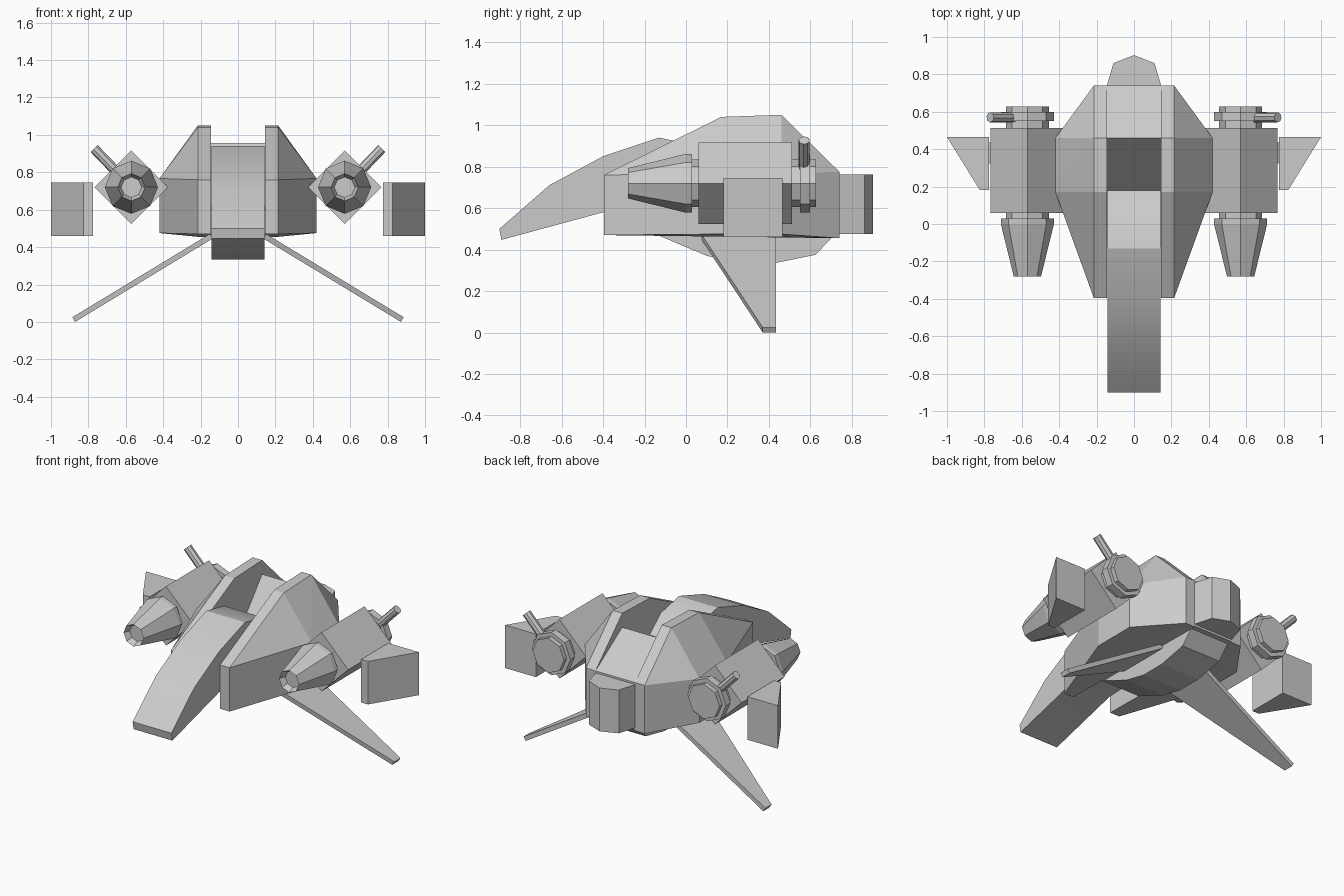
import bpy, bmesh, math
from mathutils import Vector

if "Cube" in bpy.data.objects:
    bpy.data.objects.remove(bpy.data.objects["Cube"])


def finish(name, bm, smooth=None):
    bmesh.ops.recalc_face_normals(bm, faces=bm.faces[:])
    me = bpy.data.meshes.new(name)
    bm.to_mesh(me)
    bm.free()
    ob = bpy.data.objects.new(name, me)
    bpy.context.collection.objects.link(ob)
    if smooth:
        bpy.ops.object.select_all(action='DESELECT')
        bpy.context.view_layer.objects.active = ob
        ob.select_set(True)
        bpy.ops.object.shade_smooth_by_angle(angle=math.radians(smooth))
    return ob


def hull(name, pts):
    """Solid wrapped around a few corner points."""
    bm = bmesh.new()
    for p in pts:
        bm.verts.new(p)
    bmesh.ops.convex_hull(bm, input=bm.verts[:])
    bmesh.ops.dissolve_limit(bm, angle_limit=0.01, verts=bm.verts[:], edges=bm.edges[:])
    return finish(name, bm)


def prism(name, pts, step, smooth=None):
    """Outline extruded along the vector step."""
    bm = bmesh.new()
    f = bm.faces.new([bm.verts.new(p) for p in pts])
    new = bmesh.ops.extrude_face_region(bm, geom=[f], use_keep_orig=True)['geom']
    bmesh.ops.translate(bm, vec=step, verts=[v for v in new if isinstance(v, bmesh.types.BMVert)])
    return finish(name, bm, smooth)


def lathe(name, start, axis, rings, n=8):
    """Rings of (distance, radius) along axis, closed at both ends."""
    axis = Vector(axis).normalized()
    side = axis.orthogonal().normalized()
    up = axis.cross(side)
    bm = bmesh.new()
    loops = []
    for d, r in rings:
        loops.append([bm.verts.new(Vector(start) + axis * d + r * (
            side * math.cos(2 * math.pi * i / n) + up * math.sin(2 * math.pi * i / n)))
            for i in range(n)])
    for a, b in zip(loops, loops[1:]):
        for i in range(n):
            bm.faces.new((a[i], a[(i + 1) % n], b[(i + 1) % n], b[i]))
    bm.faces.new(loops[0])
    bm.faces.new(loops[-1])
    return finish(name, bm)


def centre_slab(name, profile, half=0.143, smooth=None):
    return prism(name, [(-half, y, z) for y, z in profile], (2 * half, 0, 0), smooth)


# Central parts: nose, body between the shells, belly, tail block
centre_slab("nose", [(-0.90, 0.50), (-0.66, 0.71), (-0.40, 0.85), (-0.13, 0.94),
                     (0.06, 0.90), (0.18, 0.80), (0.18, 0.62), (-0.40, 0.58), (-0.89, 0.447)],
            0.142, 30)
centre_slab("centre_body", [(-0.12, 0.46), (0.74, 0.46), (0.74, 0.775),
                            (0.46, 0.957), (0.18, 0.62), (-0.12, 0.60)], 0.147)
centre_slab("belly", [(-0.125, 0.465), (0.10, 0.37), (0.26, 0.335), (0.43, 0.335),
                      (0.625, 0.375), (0.71, 0.465)])
prism("tail_block", [(-0.145, 0.72, 0.475), (-0.145, 0.74, 0.475), (-0.11, 0.86, 0.475),
                     (0, 0.903, 0.475), (0.11, 0.86, 0.475), (0.145, 0.74, 0.475),
                     (0.145, 0.72, 0.475)], (0, 0, 0.287))

shell_profile = [(-0.395, 0.76), (-0.395, 0.47), (0.74, 0.455),
                 (0.74, 0.775), (0.46, 1.05), (0.17, 1.04)]

for s, tag in ((-1, "left"), (1, "right")):
    # Faceted hull shell
    hull("hull_shell_" + tag,
         [(s * x, y, z) for x in (0.145, 0.215) for y, z in shell_profile] +
         [(s * 0.42, y, z) for y in (0.17, 0.46) for z in (0.475, 0.767)])

    # Engine: diamond housing, octagonal nozzle with recess, rear cap
    cx, cz, h = s * 0.57, 0.72, 0.196
    prism("engine_housing_" + tag,
          [(cx - h, 0.06, cz), (cx, 0.06, cz + h), (cx + h, 0.06, cz), (cx, 0.06, cz - h)],
          (0, 0.452, 0))
    lathe("engine_cone_" + tag, (cx, 0, cz), (0, 1, 0),
          [(-0.24, 0.055), (-0.28, 0.073), (0.0, 0.142), (0.03, 0.142), (0.03, 0.115), (0.08, 0.115)])
    lathe("engine_cap_" + tag, (cx, 0, cz), (0, 1, 0),
          [(0.50, 0.115), (0.55, 0.115), (0.55, 0.142), (0.598, 0.142), (0.598, 0.115), (0.627, 0.115)])

    # Gun barrel angled up and out
    lathe("gun_barrel_" + tag, (cx, 0.57, cz), (s, 0, 1.04), [(0.08, 0.027), (0.287, 0.027)])

    # Wedge-shaped outer wing
    prism("outer_wing_" + tag,
          [(s * 0.775, 0.465, 0.46), (s * 1.0, 0.465, 0.46), (s * 0.825, 0.182, 0.46),
           (s * 0.775, 0.182, 0.46)], (0, 0, 0.285))

    # Thin lower fin sloping to the ground
    prism("lower_fin_" + tag,
          [(s * 0.12, 0.07, 0.455), (s * 0.12, 0.435, 0.455),
           (s * 0.871, 0.435, 0.0), (s * 0.871, 0.37, 0.0)],
          (s * 0.015, 0, 0.025))
